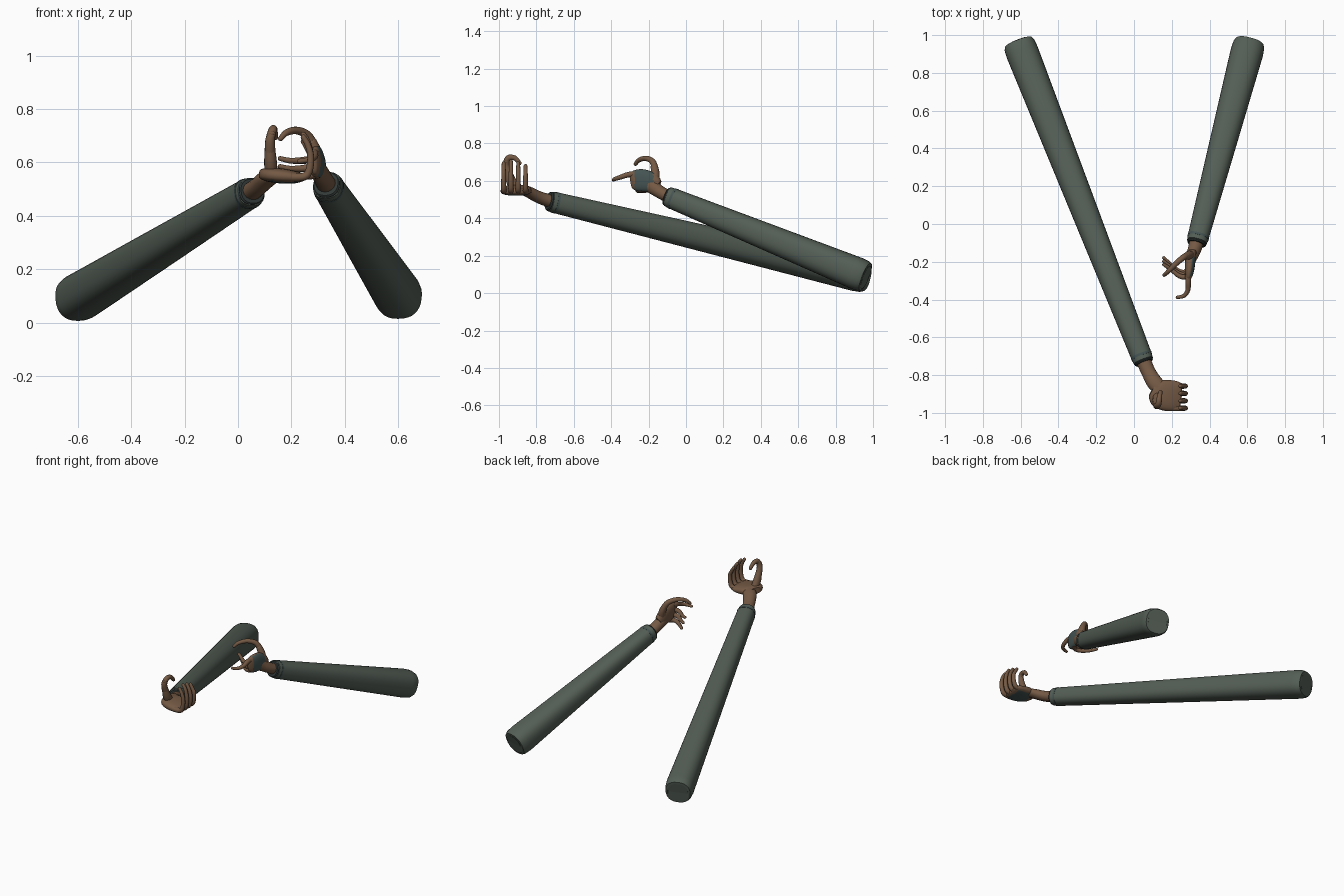
import bpy, bmesh, math
from mathutils import Vector

if "Cube" in bpy.data.objects:
    bpy.data.objects.remove(bpy.data.objects["Cube"])


def material(name, rgb):
    m = bpy.data.materials.new(name)
    m.diffuse_color = (*rgb, 1)
    m.use_nodes = True
    m.node_tree.nodes["Principled BSDF"].inputs["Base Color"].default_value = m.diffuse_color
    return m


SLEEVE = material("sleeve green", (0.088, 0.112, 0.092))
SKIN = material("skin brown", (0.175, 0.100, 0.058))
TEAL = material("glove teal", (0.058, 0.088, 0.085))
DARK = material("cuff dark", (0.030, 0.040, 0.038))


def smooth_path(pts, steps):
    """Catmull-Rom through rows of (x, y, z, half width, half height)."""
    rows = [list(p) for p in pts]
    rows = [rows[0]] + rows + [rows[-1]]
    out = []
    for i in range(1, len(rows) - 2):
        p0, p1, p2, p3 = rows[i - 1:i + 3]
        for s in range(steps):
            t = s / steps
            out.append([0.5 * (2 * b + (c - a) * t + (2 * a - 5 * b + 4 * c - d) * t * t
                               + (3 * b - a - 3 * c + d) * t ** 3)
                        for a, b, c, d in zip(p0, p1, p2, p3)])
    out.append(rows[-2])
    return out


def loft(name, pts, mat, side=(0, 0, 1), steps=5, sides=16, power=2.0, tip=0.0, paint=None):
    """Tube with elliptical sections along a path; tip rounds off the far end."""
    rows = smooth_path(pts, steps) if steps > 1 else [list(p) for p in pts]
    if tip:
        d = (Vector(rows[-1][:3]) - Vector(rows[-2][:3])).normalized()
        x, y, z, a, b = rows[-1]
        for ang in (30, 55, 78):
            s, c = math.sin(math.radians(ang)), math.cos(math.radians(ang))
            p = Vector((x, y, z)) + d * tip * s
            rows.append([*p, a * c, b * c])
    bm = bmesh.new()
    rings = []
    for i, r in enumerate(rows):
        a = Vector(rows[max(i - 1, 0)][:3])
        b = Vector(rows[min(i + 1, len(rows) - 1)][:3])
        t = (b - a).normalized()
        u = Vector(side)
        u = (u - t * u.dot(t)).normalized()
        v = t.cross(u)
        ring = []
        for k in range(sides):
            th = 2 * math.pi * k / sides
            c, s = math.cos(th), math.sin(th)
            cu = math.copysign(abs(c) ** (2 / power), c) * r[3]
            cv = math.copysign(abs(s) ** (2 / power), s) * r[4]
            ring.append(bm.verts.new(Vector(r[:3]) + u * cu + v * cv))
        rings.append(ring)
    for r0, r1 in zip(rings, rings[1:]):
        for k in range(sides):
            bm.faces.new((r0[k], r0[(k + 1) % sides], r1[(k + 1) % sides], r1[k]))
    bm.faces.new(rings[0][::-1])
    bm.faces.new(rings[-1])
    bmesh.ops.recalc_face_normals(bm, faces=bm.faces)
    me = bpy.data.meshes.new(name)
    me.materials.append(mat)
    if paint:
        me.materials.append(TEAL)
        for f in bm.faces:
            f.material_index = int(paint(f.normal, f.calc_center_median()))
    bm.to_mesh(me)
    bm.free()
    ob = bpy.data.objects.new(name, me)
    bpy.context.collection.objects.link(ob)
    bpy.ops.object.select_all(action='DESELECT')
    ob.select_set(True)
    bpy.context.view_layer.objects.active = ob
    bpy.ops.object.shade_smooth_by_angle(angle=math.radians(40))
    return ob


def arm(label, far, near):
    """Tapered sleeve with a rounded, dished shoulder end and a cuff."""
    far, near = Vector(far), Vector(near)
    across = (near - far).cross(Vector((0, 0, 1))).normalized()
    L = (near - far).length

    def row(dist, r):
        return [*(far + (near - far) * (dist / L)), r, r]
    loft(label + "_sleeve",
         [row(0.02, 0.045), row(0.0, 0.065), row(0.004, 0.077), row(0.02, 0.084), row(0.06, 0.087),
          row(L * 0.5, 0.072), row(L - 0.03, 0.056), row(L, 0.053), row(L + 0.004, 0.045)],
         SLEEVE, side=across, steps=1, sides=32, power=2.4)
    loft(label + "_cuff_ring", [row(L - 0.005, 0.050), row(L + 0.006, 0.051), row(L + 0.012, 0.046)],
         DARK, side=across, steps=1, sides=24, power=2.3)
    loft(label + "_cuff_band", [row(L - 0.034, 0.0575), row(L - 0.022, 0.0565)],
         TEAL, side=across, steps=1, sides=32, power=2.4)


def finger(name, pts, r0, r1):
    n = len(pts) - 1
    rows = [(*p, r0 + (r1 - r0) * i / n, r0 + (r1 - r0) * i / n) for i, p in enumerate(pts)]
    loft(name, rows, SKIN, side=(0.1, 0.3, 0.9), sides=12, tip=r1)


# ---- long reaching arm: palm up, fingers curling upward ----
arm("long_arm", (-0.613, 0.963, 0.084), (0.05, -0.725, 0.490))
loft("long_arm_wrist", [(0.045, -0.71, 0.487, 0.040, 0.036), (0.075, -0.78, 0.510, 0.038, 0.033),
                        (0.11, -0.84, 0.540, 0.042, 0.030), (0.145, -0.875, 0.555, 0.04, 0.024)],
     SKIN, side=(0.9, 0.4, 0), tip=0.02)
loft("long_arm_palm", [(0.095, -0.880, 0.556, 0.035, 0.020), (0.125, -0.895, 0.553, 0.072, 0.027),
                       (0.17, -0.907, 0.549, 0.082, 0.028), (0.215, -0.910, 0.545, 0.080, 0.023),
                       (0.24, -0.912, 0.545, 0.072, 0.016)],
     SKIN, side=(0, 1, 0), sides=24, power=2.6, tip=0.012,
     paint=lambda n, c: n.z < -0.75 and 0.12 < c.x < 0.23 and abs(c.y + 0.907) < 0.06)
for i, name in enumerate(("index", "middle", "ring", "little")):
    y = -0.975 + 0.039 * i
    h = (0.695, 0.705, 0.695, 0.68)[i]
    finger("long_arm_%s_finger" % name,
           [(0.20, y, 0.545), (0.25, y, 0.548), (0.268, y, 0.575), (0.272, y, 0.625),
            (0.262, y, h - 0.03), (0.245, y, h)], 0.0165, 0.010)
loft("long_arm_thumb_base", [(0.125, -0.91, 0.550, 0.028, 0.024), (0.122, -0.935, 0.60, 0.027, 0.024),
                             (0.120, -0.95, 0.645, 0.020, 0.020)],
     SKIN, side=(0, 1, 0), tip=0.012)
finger("long_arm_thumb", [(0.120, -0.945, 0.63), (0.121, -0.962, 0.685), (0.130, -0.950, 0.722),
                          (0.135, -0.915, 0.722), (0.140, -0.890, 0.695)], 0.021, 0.011)

# ---- short arm: palm turned inward, index finger hooked forward ----
arm("short_arm", (0.612, 0.963, 0.085), (0.333, -0.095, 0.515))
loft("short_arm_wrist", [(0.335, -0.08, 0.51, 0.036, 0.038), (0.322, -0.13, 0.535, 0.034, 0.036),
                         (0.305, -0.175, 0.565, 0.038, 0.031), (0.298, -0.20, 0.585, 0.04, 0.026)],
     SKIN, tip=0.02)
loft("short_arm_palm", [(0.308, -0.150, 0.572, 0.032, 0.022), (0.300, -0.18, 0.590, 0.052, 0.027),
                        (0.295, -0.23, 0.602, 0.060, 0.026), (0.290, -0.27, 0.602, 0.056, 0.021),
                        (0.286, -0.288, 0.600, 0.045, 0.014)],
     SKIN, sides=24, power=2.4, tip=0.010,
     paint=lambda n, c: n.x > 0.5 and -0.275 < c.y < -0.175)
finger("short_arm_index_finger", [(0.286, -0.265, 0.637), (0.287, -0.31, 0.633), (0.285, -0.35, 0.620),
                                  (0.265, -0.380, 0.610), (0.230, -0.388, 0.605)], 0.0165, 0.009)
for i, name in enumerate(("middle", "ring", "little")):
    z = 0.615 - 0.030 * i
    e = (0.0, 0.012, 0.024)[i]
    finger("short_arm_%s_finger" % name,
           [(0.295, -0.255 + e, z), (0.270, -0.280 + e, z - 0.004), (0.235, -0.272 + e, z - 0.008),
            (0.195, -0.240 + e, z - 0.008), (0.158, -0.215 + e * 1.5, z)], 0.0165, 0.009)
loft("short_arm_thumb_base", [(0.305, -0.170, 0.59, 0.026, 0.024), (0.292, -0.165, 0.64, 0.024, 0.022),
                              (0.276, -0.170, 0.68, 0.019, 0.018)],
     SKIN, side=(0, 1, 0), tip=0.010)
finger("short_arm_thumb", [(0.285, -0.165, 0.66), (0.260, -0.178, 0.702), (0.220, -0.212, 0.720),
                           (0.182, -0.250, 0.712), (0.160, -0.270, 0.690)], 0.019, 0.010)
